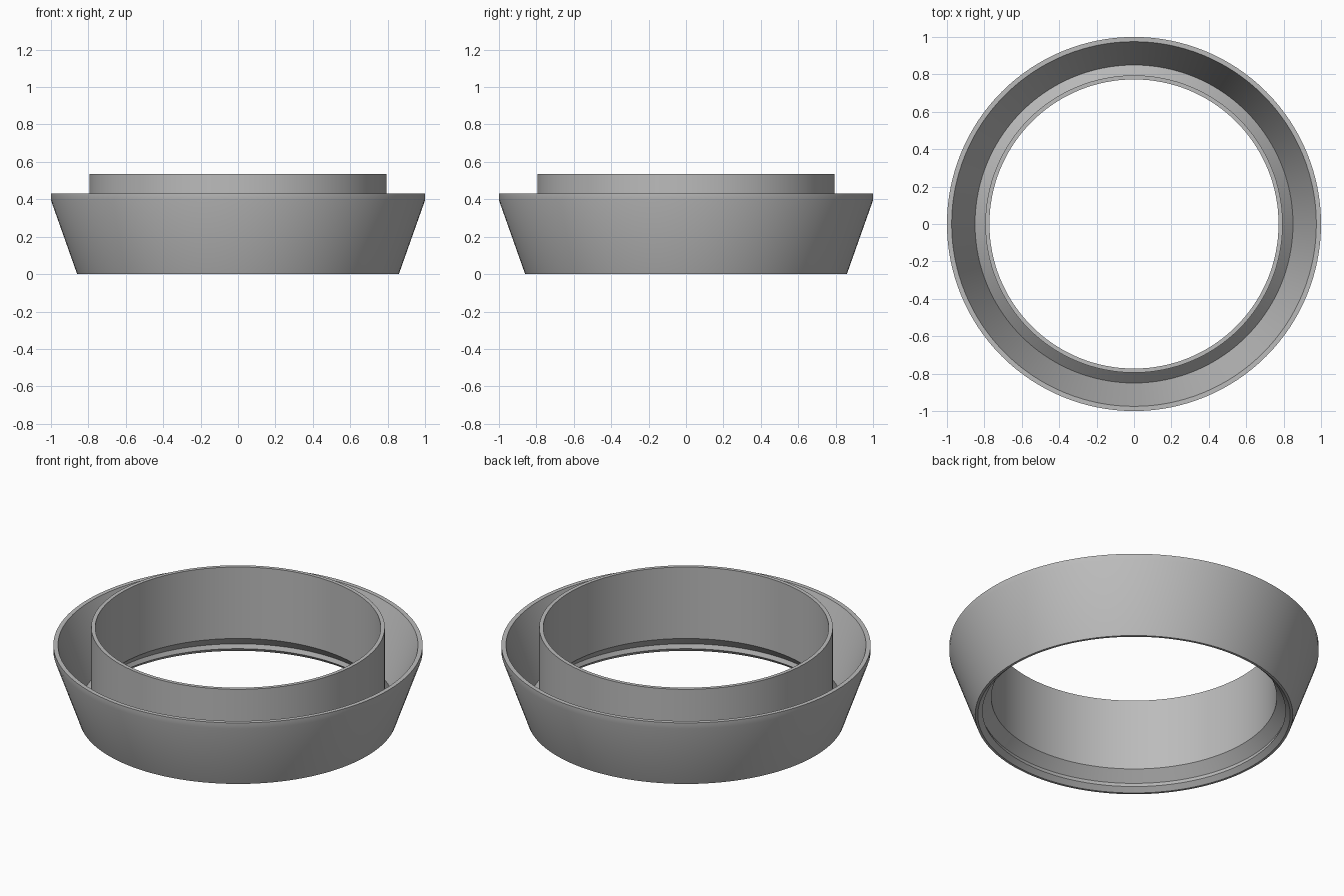
import bpy
import bmesh
from math import pi, radians
from mathutils import Vector

SEGMENTS = 128

cube = bpy.data.objects.get("Cube")
if cube:
    bpy.data.objects.remove(cube, do_unlink=True)

# Single grey finish
grey = bpy.data.materials.new("plain grey")
grey.use_nodes = True
grey.diffuse_color = (0.5, 0.5, 0.5, 1)
grey.node_tree.nodes["Principled BSDF"].inputs["Base Color"].default_value = grey.diffuse_color


def lathe(name, profile, material):
    """Revolve a closed (radius, height) profile about the z axis."""
    bm = bmesh.new()
    verts = [bm.verts.new((r, 0, z)) for r, z in profile]
    edges = [bm.edges.new((a, b)) for a, b in zip(verts, verts[1:] + verts[:1])]
    bmesh.ops.spin(bm, geom=verts + edges, cent=Vector(), axis=(0, 0, 1),
                   angle=2 * pi, steps=SEGMENTS, use_merge=True)
    bmesh.ops.remove_doubles(bm, verts=bm.verts, dist=0.0001)
    bmesh.ops.recalc_face_normals(bm, faces=bm.faces)
    mesh = bpy.data.meshes.new(name)
    bm.to_mesh(mesh)
    bm.free()
    mesh.materials.append(material)
    obj = bpy.data.objects.new(name, mesh)
    bpy.context.collection.objects.link(obj)
    bpy.ops.object.select_all(action="DESELECT")
    obj.select_set(True)
    bpy.context.view_layer.objects.active = obj
    bpy.ops.object.shade_smooth_by_angle(angle=radians(30))
    return obj


# Flared outer wall, joined to the upright collar by a sloping web
section = [
    # outer wall and top rim
    (0.86, 0), (1, 0.395), (1, 0.43), (0.975, 0.43),
    # groove floor and web
    (0.85, 0.08), (0.795, 0.135),
    # collar
    (0.795, 0.535), (0.773, 0.535), (0.773, 0.108),
    # underside of the web and chamfered bottom lip
    (0.829, 0.05), (0.82, 0.025), (0.846, 0),
]
lathe("flared_collar_ring", section, grey)
